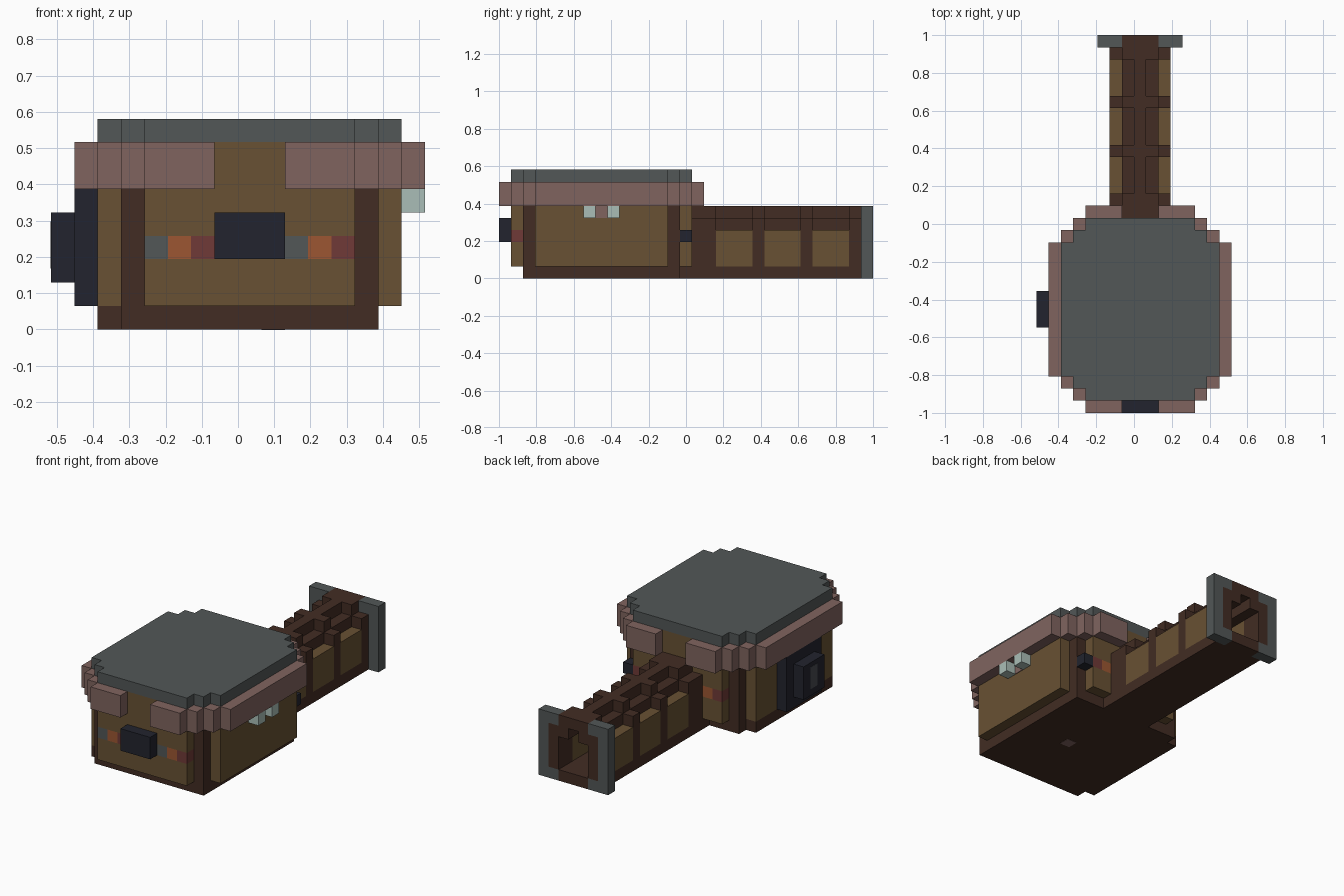
import bpy, bmesh

UNIT = 2 / 31          # one block
MID_X, MID_Y = 8, 15.5  # block coordinates of the centre

cube = bpy.data.objects.get("Cube")
if cube:
    bpy.data.objects.remove(cube, do_unlink=True)


def material(name, rgb):
    linear = [((c / 255 + 0.055) / 1.055) ** 2.4 for c in rgb] + [1]
    mat = bpy.data.materials.new(name)
    mat.use_nodes = True
    mat.diffuse_color = linear
    mat.node_tree.nodes["Principled BSDF"].inputs["Base Color"].default_value = linear
    return mat


SLATE = material("slate grey", (82, 87, 87))
PINK = material("dusty pink", (128, 100, 95))
WOOD = material("tan wood", (104, 81, 51))
DARK = material("dark wood", (66, 44, 35))
NAVY = material("navy black", (34, 36, 46))
ORANGE = material("burnt orange", (156, 86, 50))
RED = material("brick red", (112, 58, 55))
PALE = material("pale mint", (170, 190, 183))
DOOR_GREY = material("door grey", (72, 74, 80))


def finish(name, bm, mat):
    bmesh.ops.recalc_face_normals(bm, faces=bm.faces)
    for v in bm.verts:
        v.co = ((v.co.x - MID_X) * UNIT, (v.co.y - MID_Y) * UNIT, v.co.z * UNIT)
    mesh = bpy.data.meshes.new(name)
    bm.to_mesh(mesh)
    bm.free()
    mesh.materials.append(mat)
    obj = bpy.data.objects.new(name, mesh)
    bpy.context.collection.objects.link(obj)


def blocks(name, mat, *boxes):
    """Each box is ((x0, x1), (y0, y1), (z0, z1)) in blocks."""
    bm = bmesh.new()
    for spans in boxes:
        verts = bmesh.ops.create_cube(bm, size=1)["verts"]
        for v in verts:
            v.co = [a + (b - a) * (c + 0.5) for c, (a, b) in zip(v.co, spans)]
    finish(name, bm, mat)


def slab(name, mat, outline, z0, z1):
    bm = bmesh.new()
    face = bm.faces.new([bm.verts.new((x, y, z0)) for x, y in outline])
    top = bmesh.ops.extrude_face_region(bm, geom=[face])["geom"]
    bmesh.ops.translate(bm, vec=(0, 0, z1 - z0),
                        verts=[g for g in top if isinstance(g, bmesh.types.BMVert)])
    finish(name, bm, mat)


def flip_x(span):
    return (17 - span[1], 17 - span[0])


def flip_y(span):
    return (17 - span[1], 17 - span[0])


# Stepped roof slab
corner = [(2, 3), (3, 3), (3, 2), (4, 2), (4, 1)]
right = corner + [(17 - x, y) for x, y in reversed(corner)]
slab("roof", SLATE, right + [(x, 17 - y) for x, y in reversed(right)], 8, 9)

# Eave ring, open in the middle of front and back
eave = []
for x, y in [((4, 7), (0, 1)), ((3, 4), (1, 2)), ((2, 3), (2, 3))]:
    for xs in (x, flip_x(x)):
        for ys in (y, flip_y(y)):
            eave.append((xs, ys, (6, 8)))
for x in ((1, 2), (15, 16)):
    eave.append((x, (3, 14), (6, 8)))
blocks("eave", PINK, *eave)

# Floor and corner posts
slab("floor", DARK, [(2, 3), (3, 3), (3, 2), (14, 2), (14, 15), (3, 15), (3, 14), (2, 14)], 0, 1)
blocks("corner_posts", DARK,
       *[((x, x + 1), (y, y + 1), (1, 8)) for x in (3, 13) for y in (2, 14)])

# Walls, with a row left free for the coloured band
blocks("side_walls", WOOD, *[((x, x + 1), (3, 14), (1, 8)) for x in (2, 14)])
for name, y in (("front_wall", (1, 2)), ("back_wall", (15, 16))):
    blocks(name, WOOD, ((4, 13), y, (1, 3)), ((4, 13), y, (4, 8)), ((7, 10), y, (3, 4)))

# Coloured band
FRONT, BACK = (1, 2), (15, 16)


def band(name, mat, *cells):
    blocks(name, mat, *[((x, x + 1), y, (3, 4)) for x, y in cells])


band("band_grey", SLATE, (4, FRONT), (10, FRONT), (6, BACK), (10, BACK))
band("band_orange", ORANGE, (5, FRONT), (11, FRONT), (5, BACK), (11, BACK))
band("band_red", RED, (6, FRONT), (12, FRONT), (4, BACK), (12, BACK))
band("back_stud", NAVY, (13, BACK))

# Front clasp and side hatch
blocks("front_clasp", NAVY, ((7, 10), (0, 1), (3, 5)))
blocks("side_hatch", NAVY, ((1, 2), (6, 11), (1, 6)), ((0, 1), (7, 10), (2, 5)))
blocks("hatch_window", DOOR_GREY, ((-0.02, 0.05), (8, 9), (2.6, 4.6)))

# Teeth under the left eave, with a pink inlay between, and a floor inlay
blocks("teeth", PALE, *[((15, 16), (y, y + 1), (5, 6)) for y in (7, 9)])
blocks("tooth_gap", PINK, ((14.95, 15.05), (8, 9), (5, 6)))
blocks("floor_inlay", PINK, ((9, 10), (8, 9), (-0.02, 0.05)))

# Handle: floor, panelled sides, posts, rails, ridge and frets
SIDES = ((6, 7), (10, 11))
FRETS = ((16, 18), (21, 22), (25, 26), (29, 30))
blocks("handle_floor", DARK, ((6, 11), (15, 30), (0, 1)))
blocks("handle_panels", WOOD, *[(x, (a[1], b[0]), (1, 4))
                                for x in SIDES for a, b in zip(FRETS, FRETS[1:])])
blocks("handle_posts", DARK, *[(x, y, (1, 5)) for x in SIDES for y in FRETS])
blocks("handle_rails", DARK, *[(x, (16, 30), (4, 5)) for x in ((7, 8), (9, 10))])
blocks("handle_ridge", DARK, ((8, 9), (16, 30), (5, 6)))
blocks("handle_frets", DARK, *[(x, y, (5, 6)) for y in FRETS for x in ((7, 8), (9, 10))])

# End plate: grey rim around a dark surround with a keyhole opening
END = (30, 31)
rim = [((5, 6), END, (0, 6)), ((6, 7), END, (0, 1)), ((6, 7), END, (5, 6))]
blocks("end_rim", SLATE, *rim, *[(flip_x(x), y, z) for x, y, z in rim])
blocks("end_surround", DARK, ((7, 10), END, (0, 1)), ((7, 10), END, (5, 6)),
       *[(x, END, (1, 5)) for x in SIDES],
       *[(x, END, (4, 5)) for x in ((7, 8), (9, 10))])
